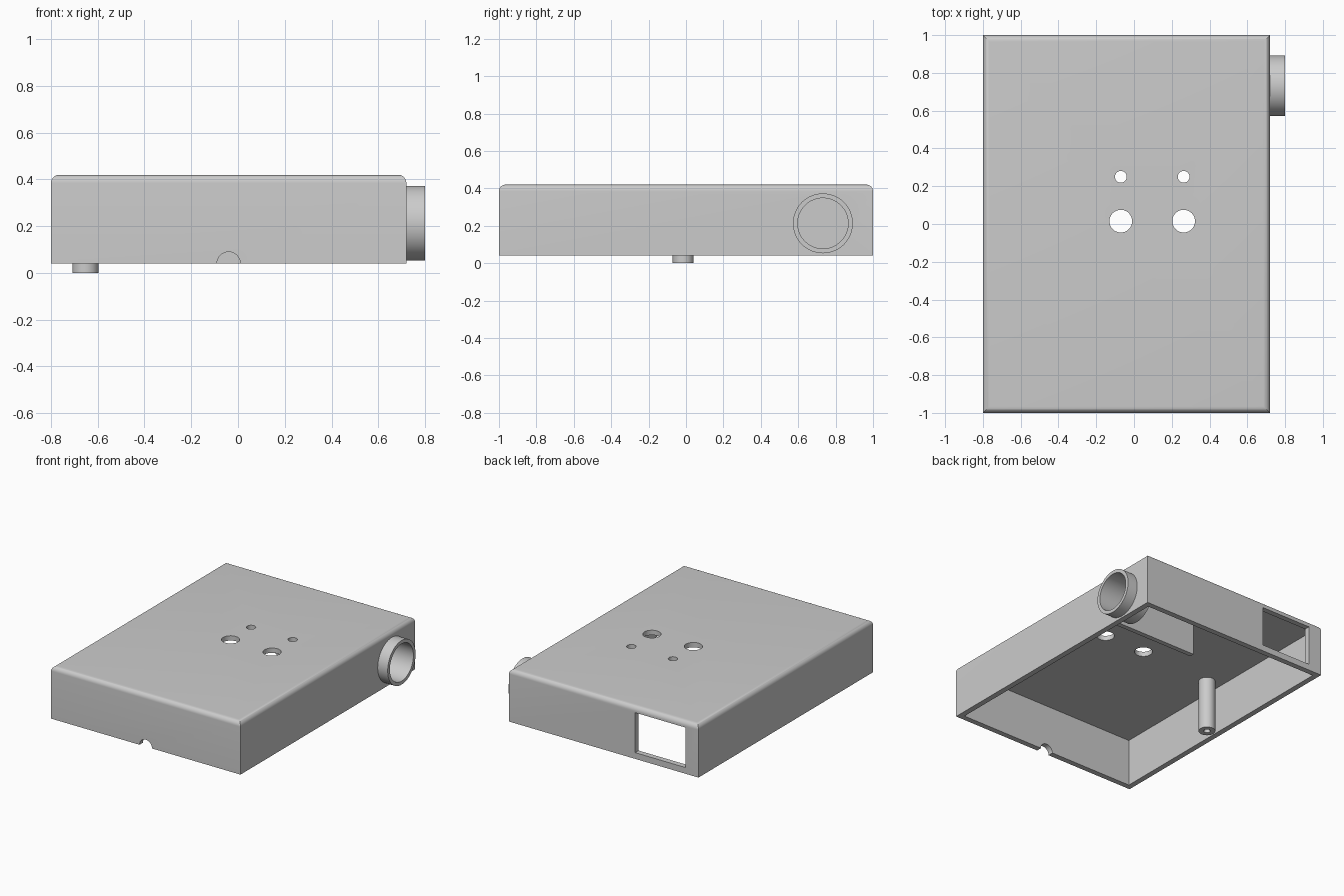
import bpy, bmesh, math
from mathutils import Matrix, Vector

old = bpy.data.objects.get("Cube")
if old:
    bpy.data.objects.remove(old, do_unlink=True)

grey = bpy.data.materials.new("matte_grey")
grey.use_nodes = True
GREY = (0.6, 0.6, 0.6, 1)
grey.diffuse_color = GREY
grey.node_tree.nodes["Principled BSDF"].inputs["Base Color"].default_value = GREY

SIDES = 64
LEFT, RIGHT, BACK = -0.8, 0.72, 1.0      # outer walls
BASE, TOP = 0.04, 0.42
WALL, CEILING = 0.04, 0.385


def finish(name, bm):
    bmesh.ops.recalc_face_normals(bm, faces=bm.faces[:])
    mesh = bpy.data.meshes.new(name)
    bm.to_mesh(mesh)
    bm.free()
    mesh.materials.append(grey)
    obj = bpy.data.objects.new(name, mesh)
    bpy.context.collection.objects.link(obj)
    return obj


def box(name, lo, hi, round_top=0):
    lo, hi = Vector(lo), Vector(hi)
    bm = bmesh.new()
    bmesh.ops.create_cube(bm, size=1, matrix=Matrix.Translation((lo + hi) / 2)
                          @ Matrix.Diagonal((*(hi - lo), 1)))
    if round_top:
        edges = [e for e in bm.edges if all(v.co.z > hi.z - 0.001 for v in e.verts)]
        bmesh.ops.bevel(bm, geom=edges, offset=round_top, segments=8,
                        profile=0.5, affect='EDGES')
    return finish(name, bm)


def cylinder(name, centre, radius, depth, axis='Z'):
    turn = {'X': Matrix.Rotation(math.pi / 2, 4, 'Y'),
            'Y': Matrix.Rotation(math.pi / 2, 4, 'X'), 'Z': Matrix()}[axis]
    bm = bmesh.new()
    bmesh.ops.create_cone(bm, cap_ends=True, segments=SIDES, radius1=radius,
                          radius2=radius, depth=depth,
                          matrix=Matrix.Translation(centre) @ turn)
    return finish(name, bm)


def cut(target, cutter):
    mod = target.modifiers.new("cut", 'BOOLEAN')
    mod.operation, mod.solver, mod.object = 'DIFFERENCE', 'EXACT', cutter
    bpy.context.view_layer.objects.active = target
    bpy.ops.object.modifier_apply(modifier=mod.name)
    bpy.data.objects.remove(cutter, do_unlink=True)


def smooth(obj):
    bpy.ops.object.select_all(action='DESELECT')
    obj.select_set(True)
    bpy.context.view_layer.objects.active = obj
    bpy.ops.object.shade_smooth_by_angle(angle=math.radians(30))


# Open-bottomed housing with rounded top edges
housing = box("housing", (LEFT, -BACK, BASE), (RIGHT, BACK, TOP), round_top=0.035)
cut(housing, box("cavity", (LEFT + WALL, -BACK + WALL, -0.1),
                 (RIGHT - WALL, BACK - WALL, CEILING)))

# Two pairs of holes in the top
for x in (-0.07, 0.263):
    for y, radius in ((0.015, 0.06), (0.25, 0.031)):
        cut(housing, cylinder("top_hole", (x, y, TOP), radius, 0.2))

# Rear window, cable notch at the front, opening for the side tube
cut(housing, box("window", (-0.695, 0.9, 0.085), (-0.293, 1.1, 0.375)))
cut(housing, cylinder("notch", (-0.04, -0.98, BASE), 0.05, 0.2, 'Y'))
TUBE_Y, TUBE_Z = 0.732, 0.213
cut(housing, cylinder("tube_opening", (RIGHT - 0.02, TUBE_Y, TUBE_Z), 0.148, 0.2, 'X'))
smooth(housing)

# Side tube passing through the wall
tube = cylinder("side_tube", (0.695, TUBE_Y, TUBE_Z), 0.16, 0.21, 'X')
cut(tube, cylinder("tube_bore", (0.695, TUBE_Y, TUBE_Z), 0.135, 0.4, 'X'))
smooth(tube)

# Hollow support post hanging from the ceiling
post = cylinder("support_post", (-0.652, -0.015, 0.2), 0.056, 0.4)
cut(post, cylinder("post_bore", (-0.652, -0.015, 0.1), 0.022, 0.4))
smooth(post)

# Inner partition beside the tube
box("partition", (-0.06, 0.515, 0.126), (RIGHT - 0.02, 0.55, 0.4))
